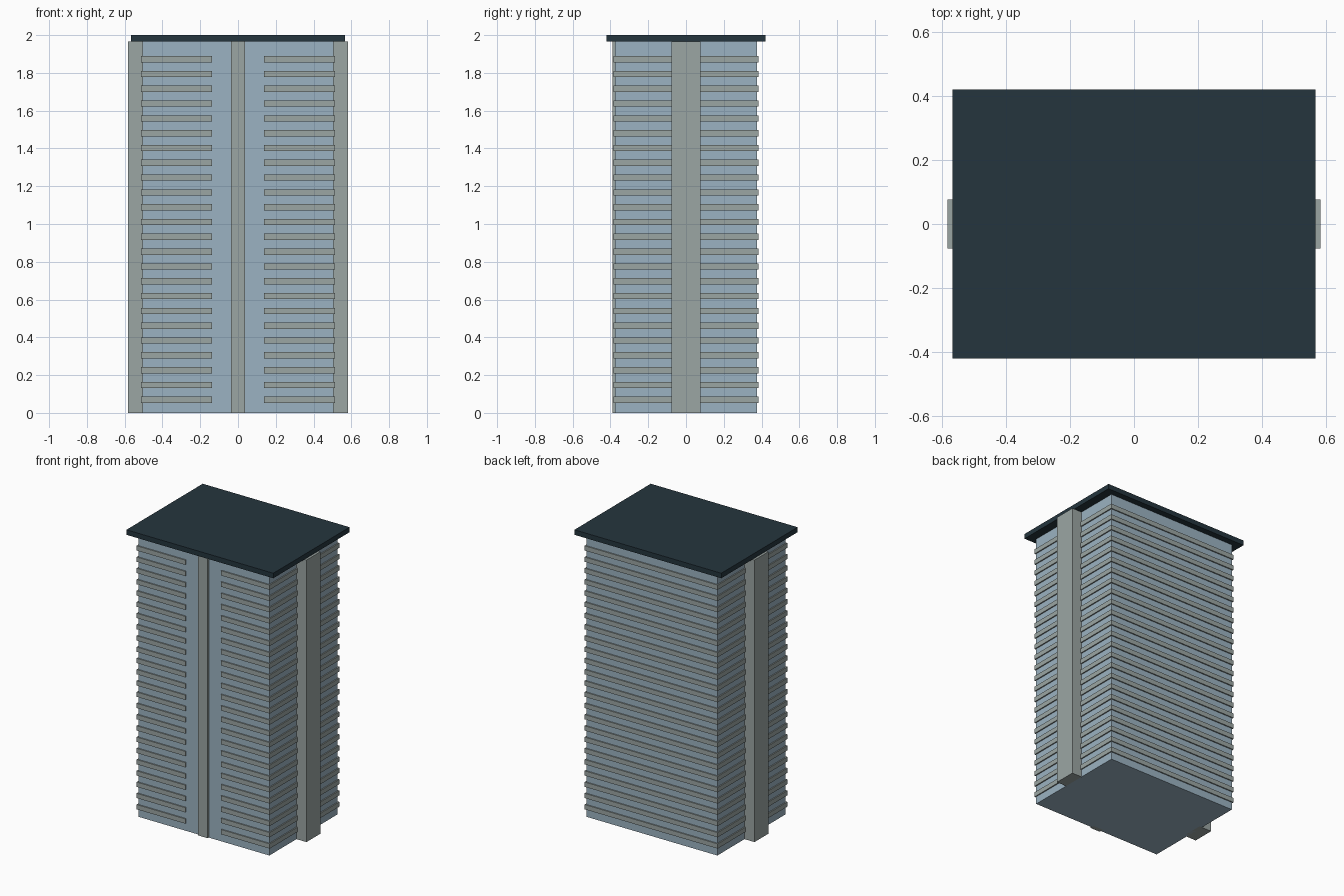
import bpy, bmesh

if "Cube" in bpy.data.objects:
    bpy.data.objects.remove(bpy.data.objects["Cube"])

def material(name, rgb):
    m = bpy.data.materials.new(name)
    m.diffuse_color = (*rgb, 1)
    m.use_nodes = True
    m.node_tree.nodes["Principled BSDF"].inputs["Base Color"].default_value = m.diffuse_color
    return m

GLASS = material("blue_glass", (0.33, 0.45, 0.54))
CONCRETE = material("concrete", (0.33, 0.38, 0.37))
ROOF = material("dark_roof", (0.018, 0.036, 0.048))

def prism(name, outline, z0, z1, mat):
    """Extrude a plan outline between two heights."""
    bm = bmesh.new()
    face = bm.faces.new([bm.verts.new((x, y, z0)) for x, y in outline])
    top = bmesh.ops.extrude_face_region(bm, geom=[face])
    verts = [g for g in top["geom"] if isinstance(g, bmesh.types.BMVert)]
    bmesh.ops.translate(bm, verts=verts, vec=(0, 0, z1 - z0))
    bmesh.ops.recalc_face_normals(bm, faces=bm.faces)
    me = bpy.data.meshes.new(name)
    bm.to_mesh(me)
    bm.free()
    me.materials.append(mat)
    ob = bpy.data.objects.new(name, me)
    bpy.context.collection.objects.link(ob)
    return ob

def box(name, x0, x1, y0, y1, z0, z1, mat):
    return prism(name, [(x0, y0), (x1, y0), (x1, y1), (x0, y1)], z0, z1, mat)

BX, BY, TOP = 0.505, 0.376, 1.965

# Glazed tower body and overhanging roof slab
box("tower_body", -BX, BX, -BY, BY, 0, TOP, GLASS)
box("roof_slab", -0.566, 0.566, -0.42, 0.42, TOP, 2.0, ROOF)

# Vertical piers: one on each side, a slim one on the front
for name, s in (("left_pier", -1), ("right_pier", 1)):
    x0, x1 = sorted((s * (BX - 0.02), s * 0.582))
    box(name, x0, x1, -0.077, 0.077, 0, TOP, CONCRETE)
box("front_pier", -0.038, 0.038, -0.388, -BY + 0.02, 0, TOP, CONCRETE)

# Floor bands wrap the tower, leaving a gap at the middle of the front
ox, oy = BX + 0.008, BY + 0.008
ix, iy, gap = BX - 0.02, BY - 0.02, 0.137
right = [(gap, -oy), (ox, -oy), (ox, oy)]
inner = [(ix, iy), (ix, -iy), (gap, -iy)]
outline = (right + [(-x, y) for x, y in reversed(right)]
           + [(-x, y) for x, y in reversed(inner)] + inner)
bands = prism("floor_bands", outline, 0.053, 0.086, CONCRETE)
arr = bands.modifiers.new("floors", 'ARRAY')
arr.count = 24
arr.use_relative_offset = False
arr.use_constant_offset = True
arr.constant_offset_displace = (0, 0, 0.0784)
